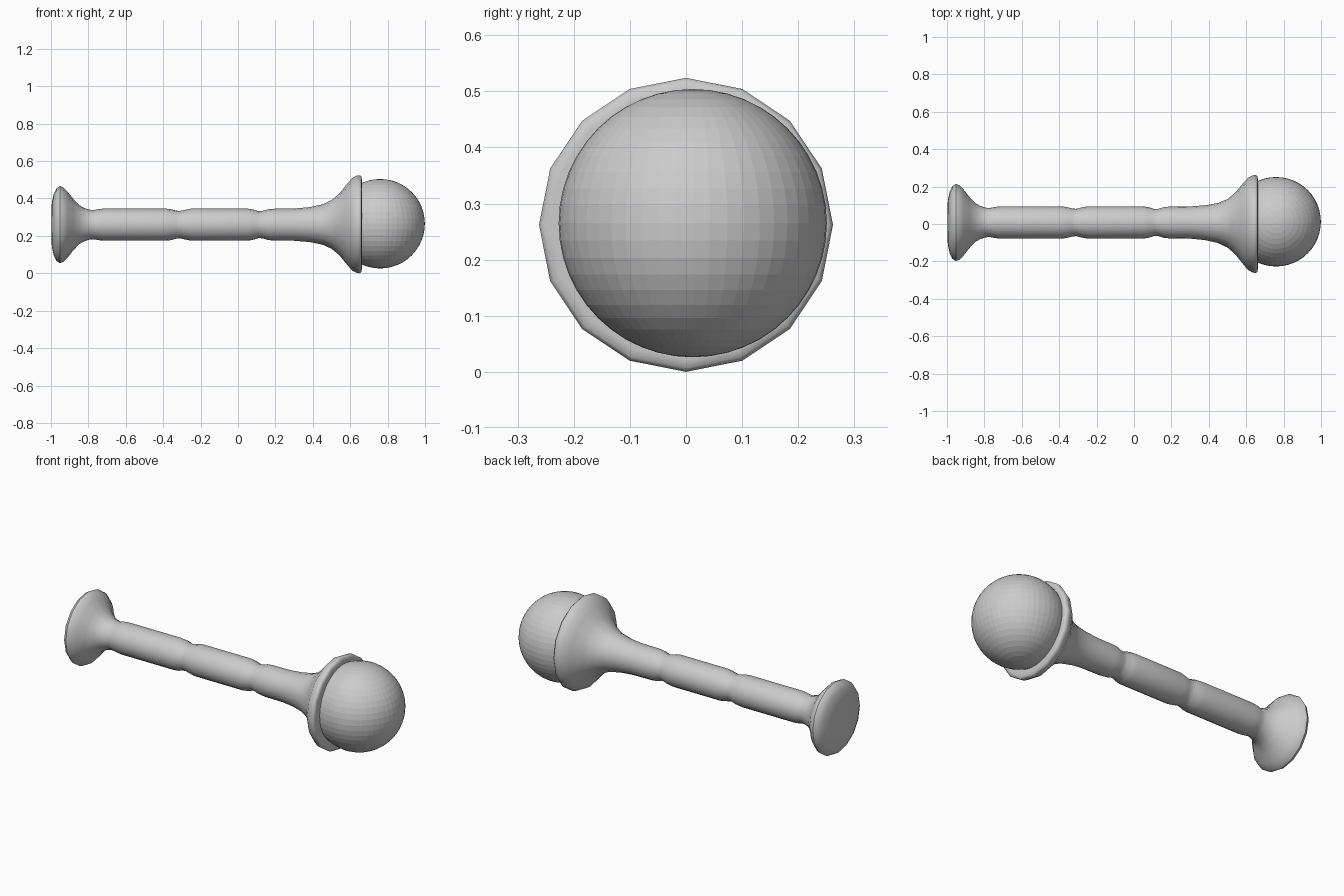
import bpy, bmesh, math
from mathutils import Matrix

if "Cube" in bpy.data.objects:
    bpy.data.objects.remove(bpy.data.objects["Cube"])

grey = bpy.data.materials.new("plain grey")
grey.diffuse_color = (0.6, 0.6, 0.6, 1)
grey.use_nodes = True
grey.node_tree.nodes["Principled BSDF"].inputs["Base Color"].default_value = grey.diffuse_color
SIDES, AXIS_Z = 16, 0.262


def link(name, bm):
    bmesh.ops.recalc_face_normals(bm, faces=bm.faces)
    mesh = bpy.data.meshes.new(name)
    bm.to_mesh(mesh)
    bm.free()
    mesh.materials.append(grey)
    obj = bpy.data.objects.new(name, mesh)
    bpy.context.collection.objects.link(obj)
    return obj


def lathe(name, profile):
    """Turn (x, radius) points around a lengthwise axis, capping both ends."""
    bm = bmesh.new()
    rings = []
    for x, r in profile:
        # the shaft sits slightly off the cup's centre
        off = 0.008 * min(1, max(0, (0.64 - x) / 0.3))
        rings.append([bm.verts.new((x, off + r * math.sin(2 * math.pi * i / SIDES),
                                    AXIS_Z - off / 4 + r * math.cos(2 * math.pi * i / SIDES)))
                      for i in range(SIDES)])
    for a, b in zip(rings, rings[1:]):
        for i in range(SIDES):
            j = (i + 1) % SIDES
            bm.faces.new((a[i], a[j], b[j], b[i]))
    bm.faces.new(rings[0])
    bm.faces.new(rings[-1])
    obj = link(name, bm)
    bpy.context.view_layer.objects.active = obj
    obj.select_set(True)
    bpy.ops.object.shade_smooth_by_angle(angle=math.radians(50))
    obj.select_set(False)


# turned handle: foot, grooved grip, flared cup with a flat lip
lathe("turned_handle", [
    (-0.998, 0.08), (-0.995, 0.12), (-0.985, 0.165), (-0.97, 0.195), (-0.952, 0.206),
    (-0.935, 0.2), (-0.91, 0.175), (-0.88, 0.137), (-0.85, 0.105), (-0.82, 0.088),
    (-0.79, 0.079), (-0.77, 0.078), (-0.75, 0.082), (-0.72, 0.086),
    (-0.39, 0.086), (-0.36, 0.083), (-0.33, 0.075), (-0.31, 0.073), (-0.29, 0.078),
    (-0.25, 0.086), (0.05, 0.086), (0.08, 0.081), (0.11, 0.072), (0.13, 0.073),
    (0.16, 0.082), (0.19, 0.085), (0.30, 0.086), (0.38, 0.093), (0.45, 0.107),
    (0.50, 0.13), (0.54, 0.163), (0.58, 0.212), (0.61, 0.247), (0.635, 0.26),
    (0.652, 0.262), (0.66, 0.255), (0.662, 0.24), (0.66, 0.2)])

# ball resting in the cup
bm = bmesh.new()
bmesh.ops.create_uvsphere(bm, u_segments=48, v_segments=24, radius=0.239,
                          matrix=Matrix.Translation((0.76, 0.012, 0.265)))
link("ball", bm)
